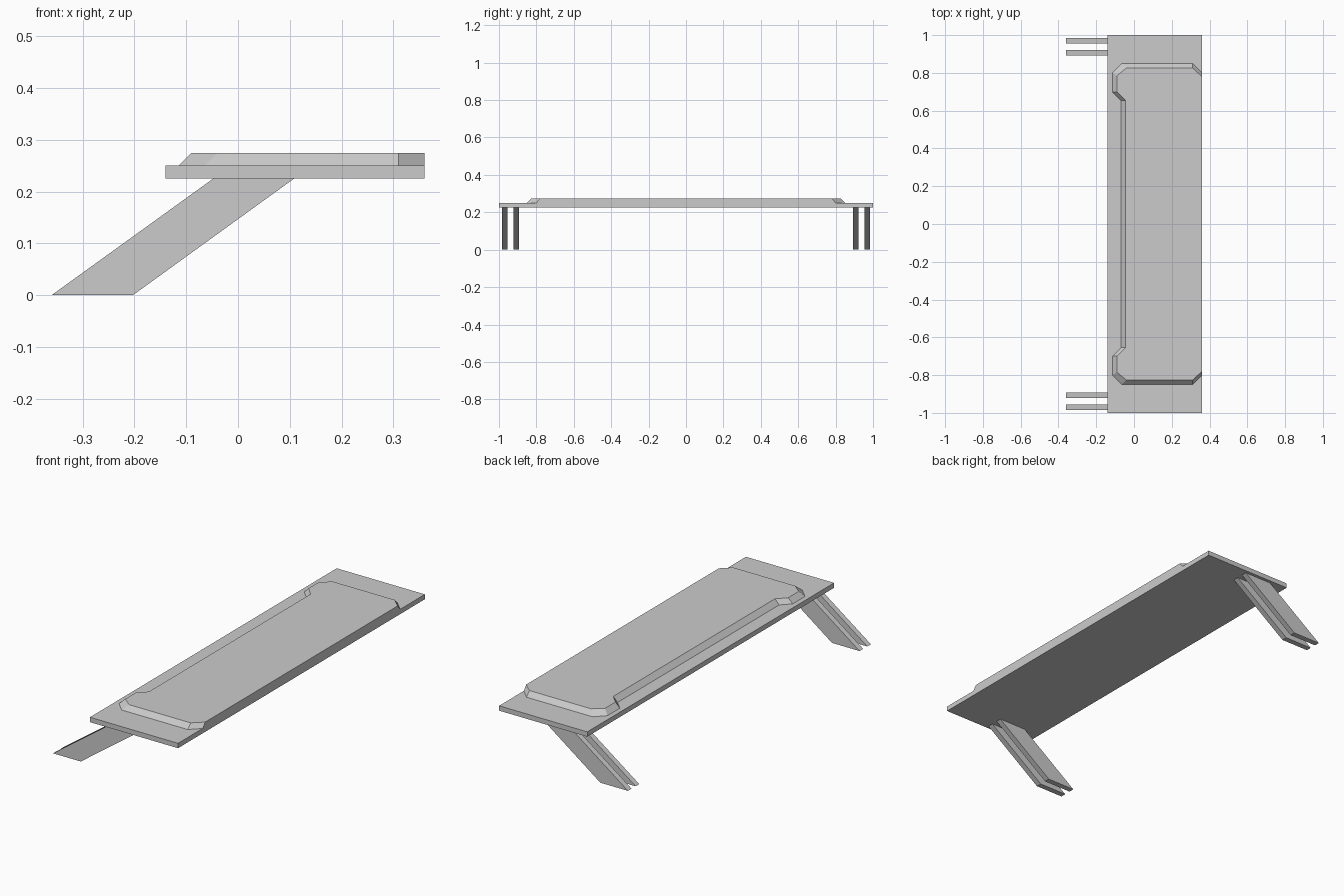
import bpy, bmesh

if "Cube" in bpy.data.objects:
    bpy.data.objects.remove(bpy.data.objects["Cube"])


def loft(name, lower, upper):
    """Solid between two matching closed outlines of 3D points."""
    bm = bmesh.new()
    a = [bm.verts.new(p) for p in lower]
    b = [bm.verts.new(p) for p in upper]
    n = len(a)
    bm.faces.new(a[::-1])
    bm.faces.new(b)
    for i in range(n):
        j = (i + 1) % n
        bm.faces.new((a[i], a[j], b[j], b[i]))
    bmesh.ops.recalc_face_normals(bm, faces=bm.faces[:])
    mesh = bpy.data.meshes.new(name)
    bm.to_mesh(mesh)
    bm.free()
    obj = bpy.data.objects.new(name, mesh)
    bpy.context.collection.objects.link(obj)
    return obj


def mirrored(half):
    """Complete an outline given for +y with its -y reflection."""
    return half + [(x, -y) for x, y in reversed(half)]


# Flat base plate
plate = mirrored([(0.36, 1.0), (-0.14, 1.0)])
loft("base_plate", [(x, y, 0.225) for x, y in plate],
     [(x, y, 0.25) for x, y in plate])

# Raised panel with sloped rim, flush with the plate's right edge
outer = mirrored([(0.36, 0.80), (0.31, 0.85), (-0.065, 0.85),
                  (-0.115, 0.80), (-0.115, 0.70), (-0.07, 0.655)])
inner = mirrored([(0.36, 0.78), (0.31, 0.826), (-0.04, 0.826),
                  (-0.09, 0.785), (-0.09, 0.70), (-0.046, 0.655)])
loft("raised_panel", [(x, y, 0.25) for x, y in outer],
     [(x, y, 0.275) for x, y in inner])

# Paired slanted legs at both ends
profile = [(-0.36, 0.0), (-0.203, 0.0), (0.108, 0.225), (-0.048, 0.225)]
for side, end in ((1, "back"), (-1, "front")):
    for y0, y1, place in ((0.893, 0.922, "inner"), (0.955, 0.984, "outer")):
        loft(f"{end}_{place}_leg", [(x, side * y0, z) for x, z in profile],
             [(x, side * y1, z) for x, z in profile])
